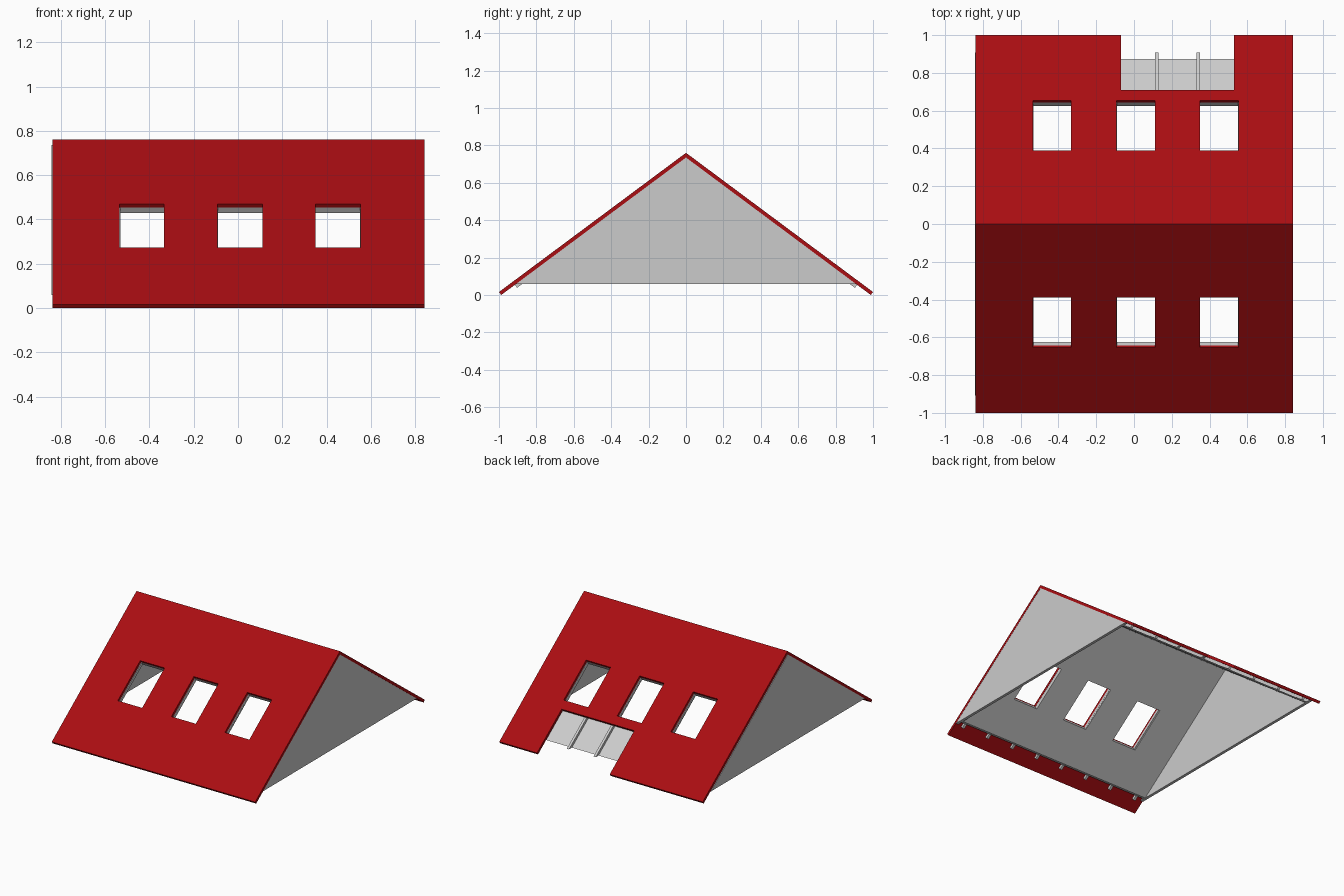
import bpy, bmesh, math

if "Cube" in bpy.data.objects:
    bpy.data.objects.remove(bpy.data.objects["Cube"])

H, T = 0.76, 0.744                 # ridge height, roof slope
C = 1 / math.hypot(1, T)           # cosine / sine of the pitch
S = T * C
BASE = 0.06                        # level cut under gables and lining

red = bpy.data.materials.new("red_tiles")
red.diffuse_color = (0.40, 0.004, 0.006, 1)
red.use_nodes = True
red.node_tree.nodes["Principled BSDF"].inputs["Base Color"].default_value = red.diffuse_color


def finish(name, bm, mat=None):
    bmesh.ops.remove_doubles(bm, verts=bm.verts, dist=1e-5)
    bmesh.ops.recalc_face_normals(bm, faces=bm.faces)
    me = bpy.data.meshes.new(name)
    bm.to_mesh(me)
    bm.free()
    ob = bpy.data.objects.new(name, me)
    bpy.context.collection.objects.link(ob)
    if mat:
        me.materials.append(mat)
    return ob


def slab(bm, side, x0, x1, d0, d1, s0=None, s1=None, holes=()):
    """Sloped sheet from depth d0 to d1 with rectangular holes (xa, xb, sa, sb).
    s runs down the slope; None means mitred at the ridge / cut level at BASE."""
    xs = sorted({x0, x1} | {v for h in holes for v in h[:2]})
    ss = sorted({v for h in holes for v in h[2:] if s1 is None or v < s1})
    ss = [s0] + ss + [s1]

    def vert(i, j, d):
        s = ss[j]
        if s is None:
            s = d * T if j == 0 else (H - BASE - d * C) / S
        return bm.verts.new((xs[i], side * (s * C - d * S), H - s * S - d * C))

    keep = set()
    for i in range(len(xs) - 1):
        for j in range(len(ss) - 1):
            xm = (xs[i] + xs[i + 1]) / 2
            lo = ss[j] if ss[j] is not None else 0
            hi = ss[j + 1] if ss[j + 1] is not None else 1.1
            sm = (lo + hi) / 2
            if not any(a < xm < b and c < sm < e for a, b, c, e in holes):
                keep.add((i, j))
    for i, j in keep:
        ring = [(i, j), (i + 1, j), (i + 1, j + 1), (i, j + 1)]
        for d in (d0, d1):
            bm.faces.new([vert(*p, d) for p in ring])
        for k, n in enumerate([(i, j - 1), (i + 1, j), (i, j + 1), (i - 1, j)]):
            if n in keep or (n[1] < 0 and s0 is None):   # open where both slopes meet
                continue
            a, b = ring[k], ring[(k + 1) % 4]
            bm.faces.new([vert(*a, d0), vert(*b, d0), vert(*b, d1), vert(*a, d1)])


WIN_S = (0.39 / C, 0.655 / C)
win_x = [(-0.535, -0.333), (-0.092, 0.11), (0.35, 0.552)]
windows = [w + WIN_S for w in win_x]
EAVE = 1 / C
notch = (-0.07, 0.53, 0.71 / C, EAVE)

# red roof covering, with the notch in the back eave
bm = bmesh.new()
slab(bm, -1, -0.838, 0.842, 0, 0.02, None, EAVE, windows)
slab(bm, 1, -0.838, 0.842, 0, 0.02, None, EAVE, windows + [notch])
finish("roof_covering", bm, red)

# inner lining boards
bm = bmesh.new()
for side in (-1, 1):
    slab(bm, side, -0.821, 0.821, 0.04, 0.05, None, None, windows)
finish("inner_lining", bm)

# rafters between covering and lining
for k in range(8):
    x = -0.76 + 0.22 * k
    bm = bmesh.new()
    for side in (-1, 1):
        in_notch = side == 1 and notch[0] < x < notch[1]
        slab(bm, side, x - 0.009, x + 0.009, 0.02, 0.04, None,
             None if in_notch else 1.155)
    finish(f"rafter_{k + 1}", bm)

# trimmers above and below each window
for side, label in ((-1, "front"), (1, "back")):
    for k, (xa, xb) in enumerate(win_x):
        bm = bmesh.new()
        for a, b in ((WIN_S[0] - 0.02, WIN_S[0]), (WIN_S[1], WIN_S[1] + 0.02)):
            slab(bm, side, xa, xb, 0.02, 0.04, a, b)
        finish(f"{label}_window_trimmer_{k + 1}", bm)

# triangular gable walls
top = H - 0.02 / C
half = (top - BASE) / T
for name, xa, xb in (("left_gable", -0.842, -0.82), ("right_gable", 0.82, 0.841)):
    bm = bmesh.new()
    tri = [(-half, BASE), (half, BASE), (0, top)]
    face = bm.faces.new([bm.verts.new((xa, y, z)) for y, z in tri])
    ext = bmesh.ops.extrude_face_region(bm, geom=[face], use_keep_orig=True)
    bmesh.ops.translate(bm, vec=(xb - xa, 0, 0),
                        verts=[v for v in ext["geom"] if isinstance(v, bmesh.types.BMVert)])
    finish(name, bm)
